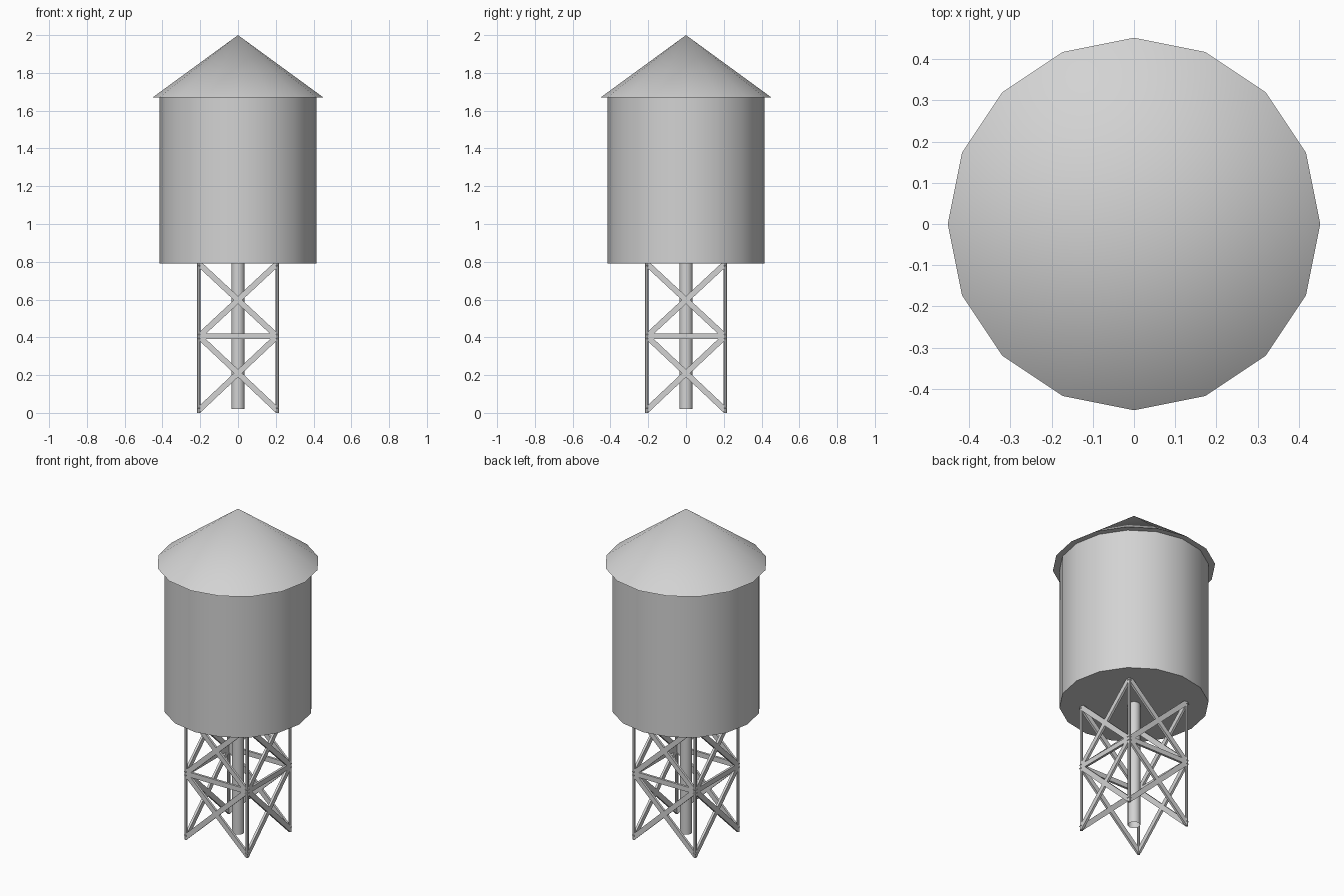
import bpy
import math
from mathutils import Vector

cube = bpy.data.objects.get("Cube")
if cube:
    bpy.data.objects.remove(cube, do_unlink=True)

GREY = (0.65, 0.65, 0.65, 1)
metal = bpy.data.materials.new("light grey")
metal.use_nodes = True
metal.diffuse_color = GREY
metal.node_tree.nodes["Principled BSDF"].inputs["Base Color"].default_value = GREY

HALF = 0.207      # leg offset from the centre
MID = 0.405       # height of the horizontal girts
BASE = 0.79       # underside of the tank
EAVE = 1.67       # underside of the roof


def finish(name, smooth=False):
    obj = bpy.context.object
    obj.name = name
    obj.data.materials.append(metal)
    if smooth:
        bpy.ops.object.shade_smooth_by_angle(angle=math.radians(40))
    return obj


def cone(name, sides, r_low, r_high, z_low, z_high, x=0, y=0, cap="NGON"):
    bpy.ops.mesh.primitive_cone_add(
        vertices=sides, radius1=r_low, radius2=r_high, depth=z_high - z_low,
        end_fill_type=cap, location=(x, y, (z_low + z_high) / 2))
    return finish(name, True)


def bar(name, start, end, normal, width=0.03, thick=0.014):
    """Flat bar between two points, its broad side facing the normal."""
    start, end = Vector(start), Vector(end)
    along = (end - start).normalized()
    across = normal.cross(along)
    bpy.ops.mesh.primitive_cube_add(size=1)
    obj = finish(name)
    mid = (start + end) / 2
    for v in obj.data.vertices:
        x, y, z = v.co
        v.co = (mid + along * x * (end - start).length
                + across * y * width + normal * z * thick)
        v.co.z = max(v.co.z, 0)
    return obj


# Roof, tank and central riser pipe
cone("roof", 16, 0.452, 0, EAVE, 2)
cone("tank", 16, 0.415, 0.415, BASE, EAVE)
cone("riser_pipe", 16, 0.035, 0.035, 0.02, BASE, cap="NOTHING")

# Four legs
for sx in (-1, 1):
    for sy in (-1, 1):
        side = ("left" if sx > 0 else "right")
        end = ("front" if sy < 0 else "back")
        cone(f"{end}_{side}_leg", 8, 0.009, 0.009, 0, BASE, sx * HALF, sy * HALF)

# Girt and two crossed pairs of braces on each face of the tower
for face, (nx, ny) in {"front": (0, -1), "back": (0, 1),
                       "left": (1, 0), "right": (-1, 0)}.items():
    normal = Vector((nx, ny, 0))
    side = Vector((-ny, nx, 0))
    a, b = (normal + side) * HALF, (normal - side) * HALF
    up = Vector((0, 0, 1))
    bar(f"{face}_girt", a + up * MID, b + up * MID, normal)
    for level, low, high in (("lower", 0.015, MID), ("upper", MID, BASE)):
        bar(f"{face}_{level}_brace_a", a + up * low, b + up * high, normal)
        bar(f"{face}_{level}_brace_b", b + up * low, a + up * high, normal)
